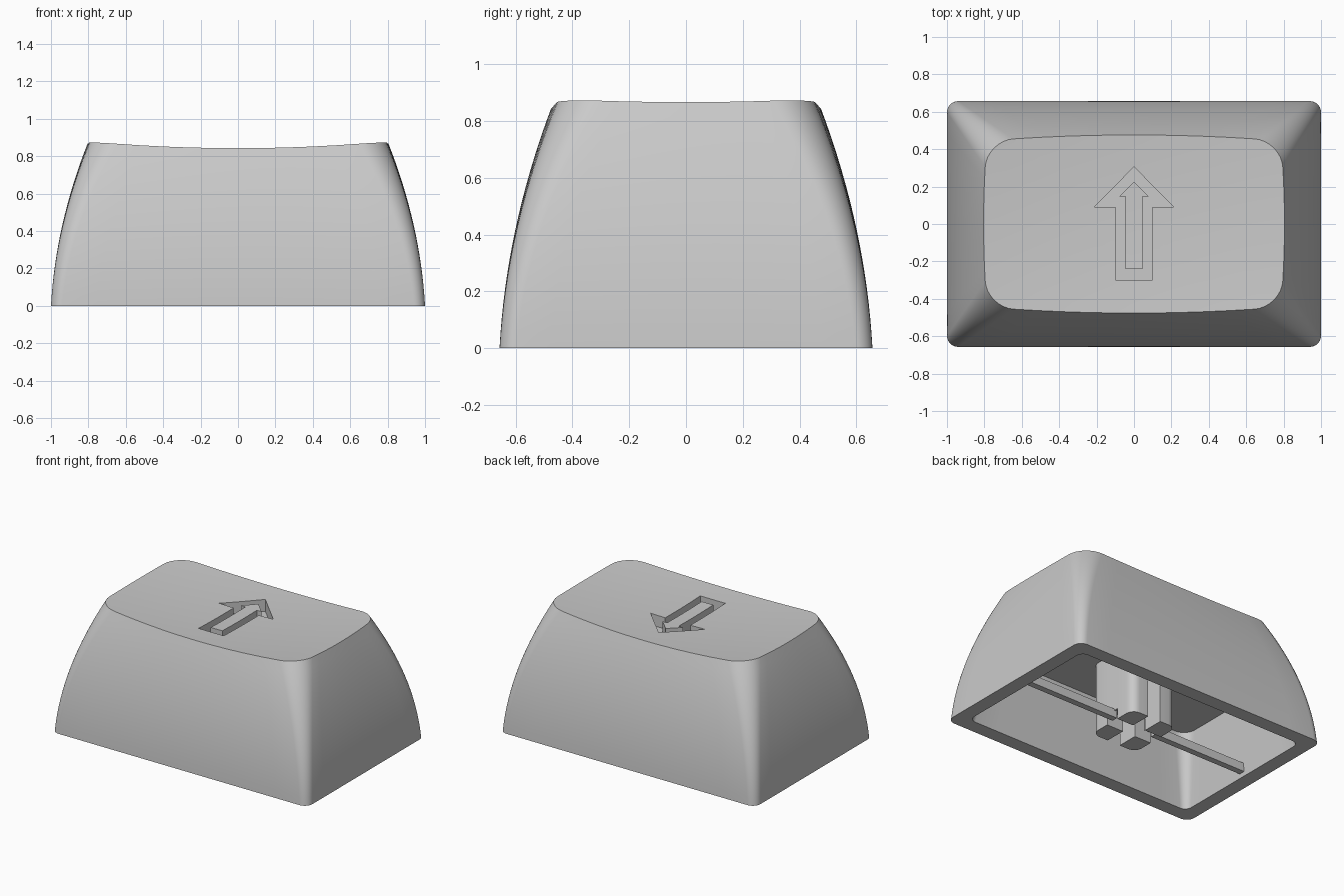
import bpy, bmesh, math
from mathutils import Vector

cube = bpy.data.objects.get("Cube")
if cube:
    bpy.data.objects.remove(cube, do_unlink=True)

grey = bpy.data.materials.new("plain grey")
grey.use_nodes = True
colour = (0.59, 0.59, 0.59, 1)
grey.diffuse_color = colour
grey.node_tree.nodes["Principled BSDF"].inputs["Base Color"].default_value = colour


def make_object(name, bm):
    bmesh.ops.recalc_face_normals(bm, faces=bm.faces)
    mesh = bpy.data.meshes.new(name)
    bm.to_mesh(mesh)
    bm.free()
    obj = bpy.data.objects.new(name, mesh)
    bpy.context.collection.objects.link(obj)
    mesh.materials.append(grey)
    return obj


def smooth(obj):
    bpy.ops.object.select_all(action='DESELECT')
    obj.select_set(True)
    bpy.context.view_layer.objects.active = obj
    bpy.ops.object.shade_smooth_by_angle(angle=math.radians(32))


def outline(hx, hy, r, bulge_x=0, bulge_y=0, arc=8, side=10):
    """Rounded rectangle whose sides may bow outwards."""
    corners = []
    for i, (sx, sy) in enumerate(((1, 1), (-1, 1), (-1, -1), (1, -1))):
        c = Vector((sx * (hx - r), sy * (hy - r)))
        for k in range(arc + 1):
            a = (i + k / arc) * math.pi / 2
            corners.append(c + Vector((math.cos(a), math.sin(a))) * r)
    pts = []
    for i, p in enumerate(corners):
        pts.append(p)
        if i % (arc + 1) == arc:
            q = corners[(i + 1) % len(corners)]
            pts += [p.lerp(q, k / side) for k in range(1, side)]
    return [Vector((p.x * (1 + bulge_x * (1 - (p.y / hy) ** 2)),
                    p.y * (1 + bulge_y * (1 - (p.x / hx) ** 2)))) for p in pts]


def dish(p):
    return 0.828 + 0.06 * p.x ** 2 + 0.065 * p.y ** 2


def loft(rings):
    bm = bmesh.new()
    loops = [[bm.verts.new(p) for p in ring] for ring in rings]
    n = len(loops[0])
    for a, b in zip(loops, loops[1:]):
        for i in range(n):
            j = (i + 1) % n
            bm.faces.new((a[i], a[j], b[j], b[i]))
    bm.faces.new(loops[0])
    bm.faces.new(loops[-1])
    return bm


# Shell: cavity ceiling, cavity rim, curved outside, dished top
base = outline(1.0, 0.657, 0.06)
top = outline(0.785, 0.445, 0.14, 0.025, 0.07)
ceiling = 0.5
rings = [[Vector((*p, ceiling)) for p in outline(0.84, 0.49, 0.09)],
         [p.to_3d() for p in outline(0.9, 0.557, 0.05)]]
steps = 16
for s in range(steps + 1):
    t = s / steps
    f = 0.25 * t + 0.75 * t * t
    rings.append([Vector((*b.lerp(q, f), t * dish(q))) for b, q in zip(base, top)])
for s in (0.9, 0.75, 0.6, 0.45, 0.3, 0.15, 0.04):
    rings.append([Vector((*(p * s), dish(p * s))) for p in top])
shell = make_object("shell", loft(rings))

# Arrow-shaped groove sunk in the top, leaving a smaller arrow standing


def arrow(tip, neck, tail, wing, shaft):
    right = [(shaft, tail), (shaft, neck), (wing, neck)]
    return right + [(0, tip)] + [(-x, y) for x, y in reversed(right)]


bm = bmesh.new()
outer = [bm.verts.new((x, y, 0.75)) for x, y in arrow(0.305, 0.092, -0.3, 0.212, 0.098)]
inner = [bm.verts.new((x, y, 0.75)) for x, y in arrow(0.227, 0.147, -0.24, 0.08, 0.045)]
for i in range(len(outer)):
    j = (i + 1) % len(outer)
    bm.faces.new((outer[i], outer[j], inner[j], inner[i]))
lifted = bmesh.ops.extrude_face_region(bm, geom=bm.faces[:])["geom"]
bmesh.ops.translate(bm, vec=(0, 0, 0.3),
                    verts=[g for g in lifted if isinstance(g, bmesh.types.BMVert)])
cutter = make_object("arrow_cutter", bm)
cutter.hide_render = True
cut = shell.modifiers.new("arrow_groove", 'BOOLEAN')
cut.operation = 'DIFFERENCE'
cut.solver = 'EXACT'
cut.object = cutter
bpy.context.view_layer.objects.active = shell
bpy.ops.object.modifier_apply(modifier=cut.name)
bpy.data.objects.remove(cutter, do_unlink=True)
smooth(shell)


def box(bm, a, b):
    """Box between two opposite corners given in any order."""
    a, b = Vector(a), Vector(b)
    size = Vector([abs(d) for d in b - a])
    for v in bmesh.ops.create_cube(bm, size=1)["verts"]:
        v.co = (a + b) / 2 + v.co * size


# Stem: four posts with rounded outer corners around a cross-shaped slot
bm = bmesh.new()
hx, hy, slot, stem_top = 0.18, 0.2, 0.05, ceiling + 0.02
for sx in (1, -1):
    for sy in (1, -1):
        corner = Vector((sx * hx, sy * hy))
        box(bm, (sx * slot, sy * slot, 0.005), (*corner, stem_top))
        edges = [e for e in bm.edges
                 if all((v.co.xy - corner).length < 0.001 for v in e.verts)]
        bmesh.ops.bevel(bm, geom=edges, offset=0.06, segments=6, profile=0.5, affect='EDGES')
    # Web that closes the side arm of the slot
    box(bm, (sx * 0.13, -slot, 0.08), (sx * hx, slot, stem_top))
smooth(make_object("stem", bm))

# Thin bars joining the stem to the side walls
for side, sx in (("left", 1), ("right", -1)):
    bm = bmesh.new()
    box(bm, (sx * 0.16, -0.022, 0.03), (sx * 0.91, 0.022, 0.09))
    make_object(side + "_bar", bm)
